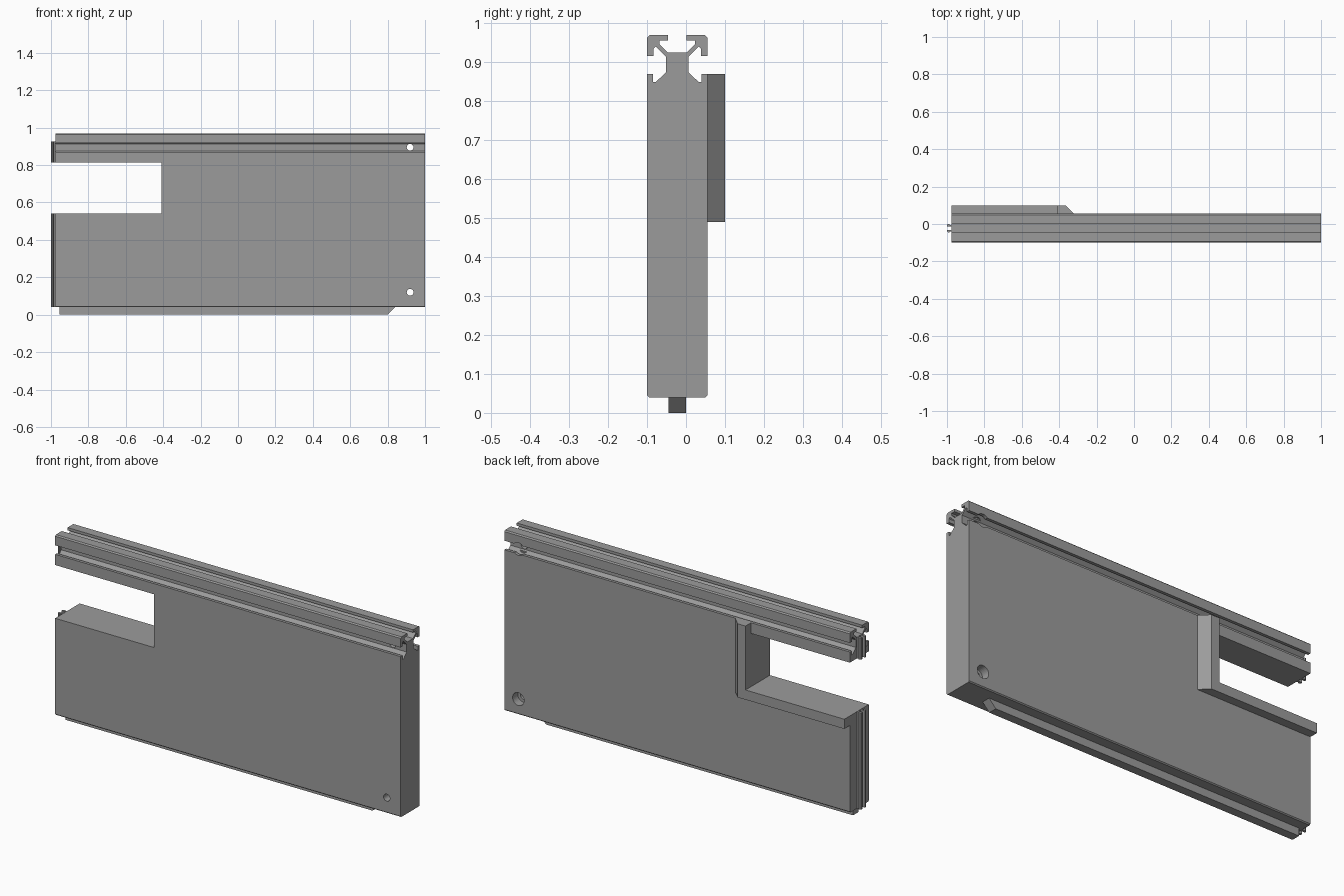
import bpy, bmesh, math
from mathutils import Matrix, Vector

if "Cube" in bpy.data.objects:
    bpy.data.objects.remove(bpy.data.objects["Cube"])

C = -0.0225          # centre plane of the panel thickness
LEFT, RIGHT = -0.975, 1.0

grey = bpy.data.materials.new("aluminium grey")
grey.diffuse_color = (0.33, 0.33, 0.33, 1)
grey.use_nodes = True
grey.node_tree.nodes["Principled BSDF"].inputs["Base Color"].default_value = grey.diffuse_color


def extrude(name, points, vec):
    """Extrude a closed 3D outline along vec into a solid object."""
    bm = bmesh.new()
    face = bm.faces.new([bm.verts.new(p) for p in points])
    res = bmesh.ops.extrude_face_region(bm, geom=[face])
    verts = [g for g in res["geom"] if isinstance(g, bmesh.types.BMVert)]
    bmesh.ops.translate(bm, verts=verts, vec=Vector(vec))
    bmesh.ops.recalc_face_normals(bm, faces=bm.faces[:])
    return make(name, bm)


def make(name, bm):
    me = bpy.data.meshes.new(name)
    bm.to_mesh(me)
    bm.free()
    me.materials.append(grey)
    ob = bpy.data.objects.new(name, me)
    bpy.context.collection.objects.link(ob)
    return ob


def cut(target, cutter):
    mod = target.modifiers.new(cutter.name, "BOOLEAN")
    mod.operation = "DIFFERENCE"
    mod.solver = "EXACT"
    mod.object = cutter
    cutter.hide_render = True
    cutter.hide_set(True)


def hole_cutter(name, x, z, r, y0, y1):
    bm = bmesh.new()
    m = Matrix.Translation((x, (y0 + y1) / 2, z)) @ Matrix.Rotation(math.pi / 2, 4, "X")
    bmesh.ops.create_cone(bm, cap_ends=True, segments=32, radius1=r, radius2=r,
                          depth=y1 - y0, matrix=m)
    return make(name, bm)


# Panel with slotted rail along its top: half section mirrored about C
half = [(.0725, .04), (.0775, .045), (.0775, .87), (.0625, .87), (.0625, .849),
        (.0555, .849), (.0285, .875), (.0285, .914), (.0555, .941), (.0615, .935),
        (.0615, .917), (.0775, .917), (.0775, .964), (.0715, .97), (.0235, .97),
        (.0235, .956), (.0455, .956), (.0455, .947), (.0235, .925)]
section = [(C + d, z) for d, z in half] + [(C - d, z) for d, z in reversed(half)]
panel = extrude("panel", [(LEFT, y, z) for y, z in section], (RIGHT - LEFT, 0, 0))

# Rectangular opening at the left end
opening = extrude("opening_cutter",
                  [(-1.2, -.3, .54), (-.41, -.3, .54), (-.41, -.3, .815), (-1.2, -.3, .815)],
                  (0, .6, 0))
cut(panel, opening)

# Bolt holes with counterbores at the back
for label, z in (("lower", .12), ("upper", .895)):
    cut(panel, hole_cutter(label + "_hole_cutter", .92, z, .018, -.3, .3))
    cut(panel, hole_cutter(label + "_counterbore_cutter", .92, z, .033, 0.012, .3))

# Raised frame on the back: chamfered post and sill
extrude("back_post", [(-.41, .054, .49), (-.32, .054, .49), (-.32, .055, .49),
                      (-.365, .10, .49), (-.41, .10, .49)], (0, 0, .38))
extrude("back_sill", [(LEFT, .054, .49), (-.41, .054, .49),
                      (-.41, .10, .49), (LEFT, .10, .49)], (0, 0, .05))

# Bottom tongue with a sloped end
extrude("bottom_tongue", [(-.955, C - .0225, 0), (.80, C - .0225, 0), (.84, C - .0225, .041),
                          (-.955, C - .0225, .041)], (0, .045, 0))

# Paired hooked prongs on the left end, above and below the opening
prong = [(LEFT + .001, .009), (LEFT + .001, .018), (-.985, .018), (-.988, .0235),
         (-.994, .0235), (-1, .017), (-1, .009)]
for label, z0, z1 in (("lower", .04, .54), ("upper", .815, .925)):
    for side, s in (("front", -1), ("back", 1)):
        extrude(f"{label}_{side}_prong", [(x, C + s * d, z0) for x, d in prong],
                (0, 0, z1 - z0))
